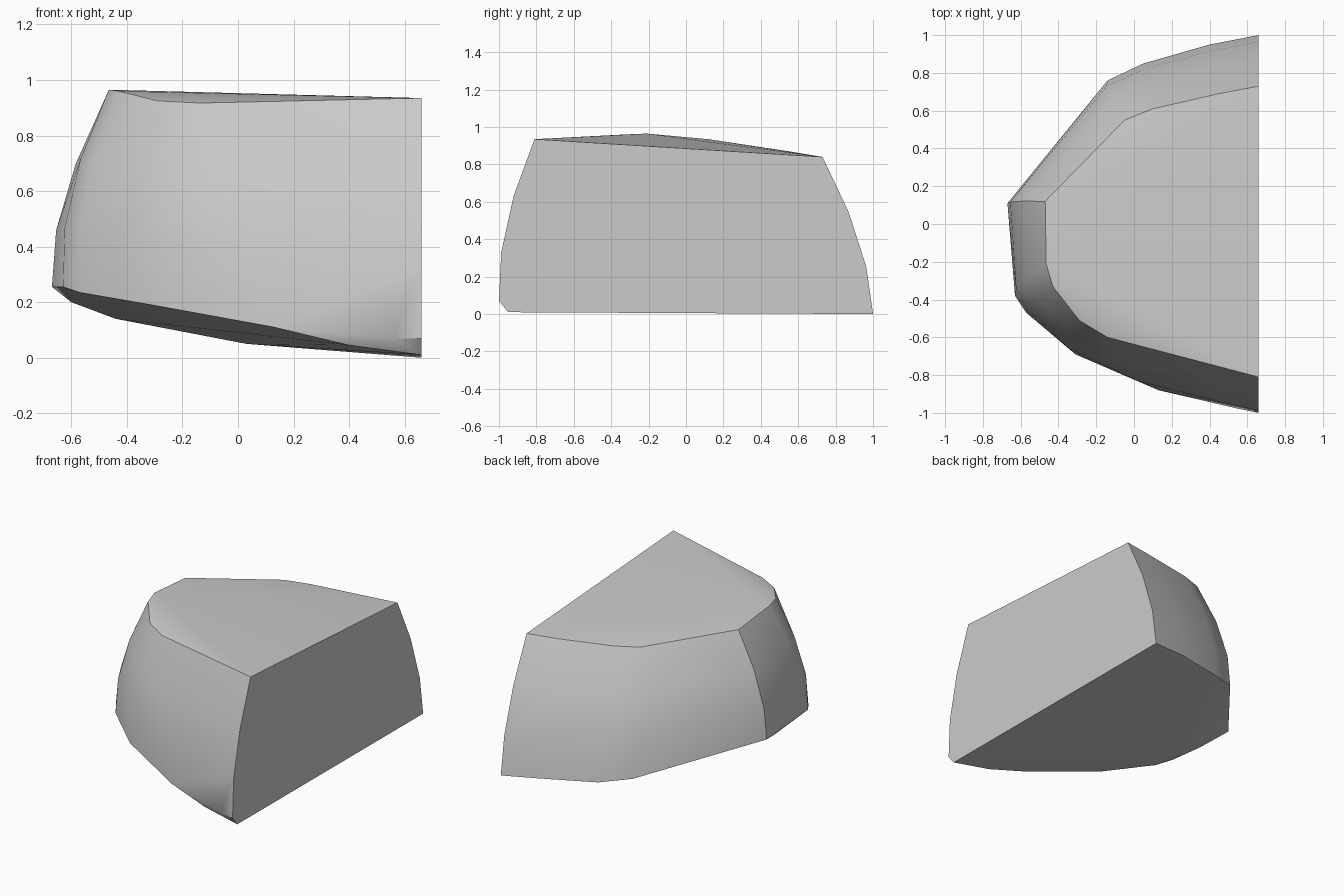
import bpy, bmesh, math
from mathutils import Vector

default = bpy.data.objects.get("Cube")
if default:
    bpy.data.objects.remove(default, do_unlink=True)

stone = bpy.data.materials.new("stone_grey")
stone.use_nodes = True
colour = (0.6, 0.6, 0.6, 1)
stone.diffuse_color = colour
stone.node_tree.nodes["Principled BSDF"].inputs["Base Color"].default_value = colour

# Matching outlines of the widest part and of the top rim, front to back
CUT_X = 0.66
lower_rim = [(CUT_X, -1, .07), (.56, -.98, .07), (.13, -.88, .11), (-.31, -.69, .19),
             (-.57, -.47, .235), (-.63, -.38, .255), (-.67, .11, .255),
             (-.14, .76, .1), (.05, .85, .06), (.4, .95, .03), (CUT_X, 1, 0)]
top_rim = [(CUT_X, -.81, .935), (.4, -.74, .93), (-.14, -.6, .917), (-.29, -.51, .925),
           (-.43, -.33, .96), (-.465, -.21, .965), (-.47, .12, .935),
           (-.05, .55, .87), (.1, .61, .86), (.45, .69, .845), (CUT_X, .73, .84)]
# Shallow belly under the stone and the chamfer by the cut face
belly = [(CUT_X, -.95, .01), (.4, -.92, .045), (.03, 0, .05), (-.44, -.1, .14), (-.6, -.08, .2)]


def bulged(low, high, t, amount=0.045):
    """Point between the rims, pushed outward along the cut plane's radius."""
    p = Vector(low).lerp(Vector(high), t)
    outward = Vector((p.x - CUT_X, p.y, 0)).normalized()
    return p + outward * amount


points = [Vector(p) for p in lower_rim + top_rim + belly]
for t in (0.3, 0.65):
    points += [bulged(a, b, t) for a, b in zip(lower_rim, top_rim)]

# Wrap the outlines in one faceted shell
bm = bmesh.new()
for p in points:
    bm.verts.new(p)
hull = bmesh.ops.convex_hull(bm, input=bm.verts)
loose = {v for v in hull["geom_interior"] + hull["geom_unused"]
         if isinstance(v, bmesh.types.BMVert) and not v.link_faces}
bmesh.ops.delete(bm, geom=list(loose), context='VERTS')
bmesh.ops.dissolve_limit(bm, angle_limit=math.radians(1), verts=bm.verts, edges=bm.edges)
bmesh.ops.recalc_face_normals(bm, faces=bm.faces)

mesh = bpy.data.meshes.new("rock")
bm.to_mesh(mesh)
bm.free()
mesh.materials.append(stone)
rock = bpy.data.objects.new("rock", mesh)
bpy.context.collection.objects.link(rock)

# Soft faces with crisp cut edges
bpy.ops.object.select_all(action='DESELECT')
rock.select_set(True)
bpy.context.view_layer.objects.active = rock
bpy.ops.object.shade_smooth_by_angle(angle=math.radians(35))
